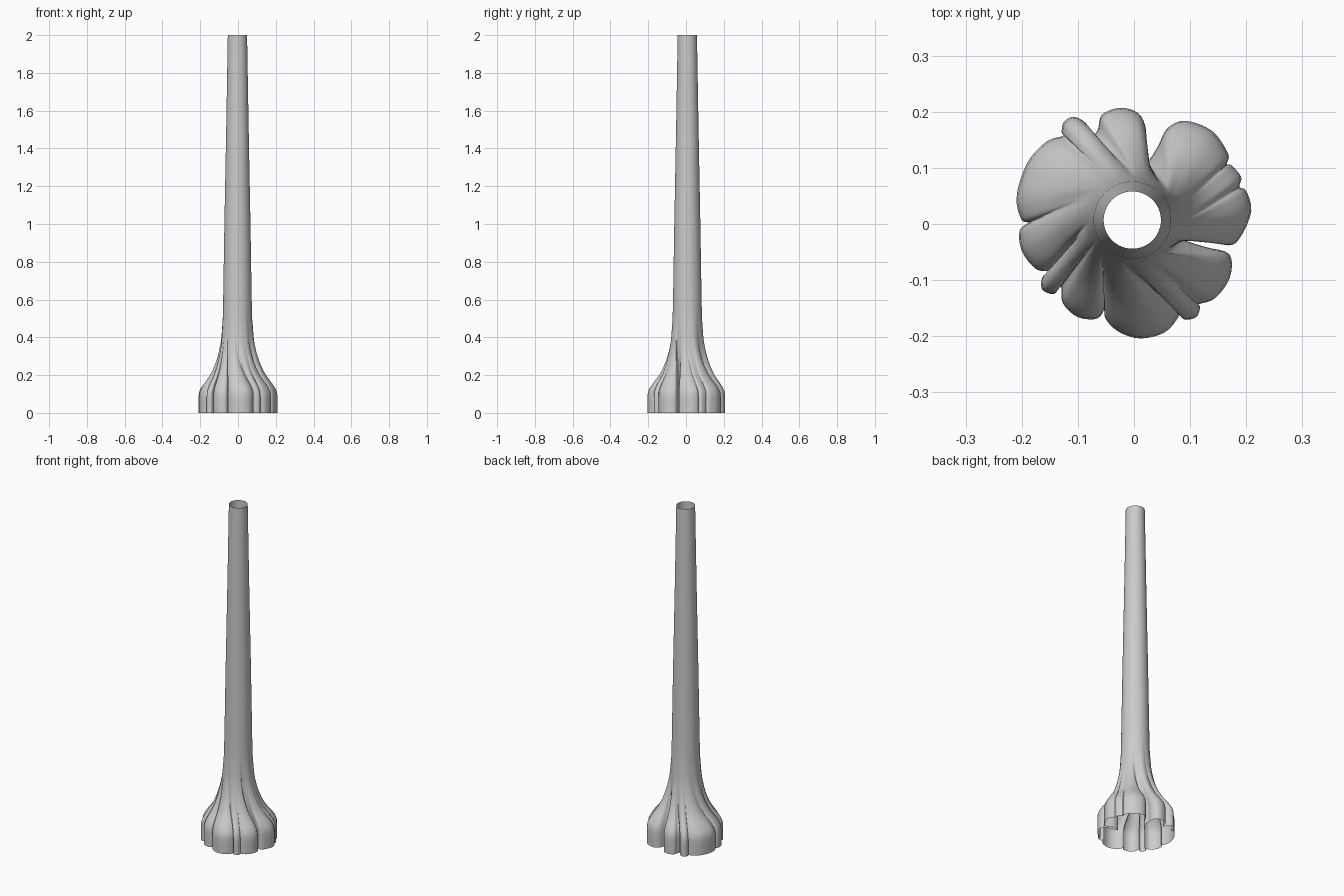
import bpy, bmesh, math
from mathutils import Vector

if "Cube" in bpy.data.objects:
    bpy.data.objects.remove(bpy.data.objects["Cube"])

# Base outline of the root flare, in thousandths, counter-clockwise
outline = [(168,-38),(190,-23),(209,23),(200,59),(188,66),(191,84),(173,105),(165,107),
           (168,125),(139,166),(91,184),(59,170),(43,139),(23,111),(16,138),(21,170),
           (7,198),(-25,207),(-57,195),(-64,170),(-73,160),(-86,180),(-107,191),(-125,182),
           (-129,164),(-127,157),(-154,148),(-186,116),(-205,71),(-209,36),(-200,7),(-189,2),
           (-204,-12),(-200,-48),(-175,-80),(-150,-84),(-143,-82),(-162,-93),(-164,-116),
           (-143,-125),(-130,-112),(-127,-141),(-100,-166),(-64,-168),(-50,-145),(-52,-166),
           (-29,-191),(11,-204),(55,-193),(79,-166),(80,-155),(89,-170),(111,-166),(118,-148),
           (116,-143),(145,-132),(171,-95),(170,-54),(127,-41),(88,-27),(123,-20)]

# Height, root influence, trunk radius
profile = [(0, 1, .082), (.06, 1, .082), (.11, .98, .082), (.15, .82, .082), (.2, .54, .082),
           (.25, .35, .081), (.3, .21, .081), (.35, .12, .08), (.4, .06, .079), (.5, .01, .077),
           (.6, 0, .0755), (1, 0, .069), (1.5, 0, .0595), (2, 0, .051)]
CENTRE = Vector((-.003, .007))
SUB = 4


def spline(a, b, c, d, t):
    return 0.5 * (2*b + (c - a)*t + (2*a - 5*b + 4*c - d)*t*t + (3*b - a - 3*c + d)*t**3)


# Smooth closed base contour
pts = [Vector(p) / 1000 for p in outline]
n = len(pts)
base = [spline(pts[i-1], pts[i], pts[(i+1) % n], pts[(i+2) % n], k / SUB)
        for i in range(n) for k in range(SUB)]

# Matching angles on the round trunk, forced to increase around it
start = math.atan2(base[0].y, base[0].x)
angles = []
for p in base:
    a = math.atan2(p.y, p.x)
    while a < start - .2:
        a += 2 * math.pi
    angles.append(a)
angles.sort()
m = len(base)
angles = [.6 * a + .4 * (angles[0] + 2 * math.pi * i / m) for i, a in enumerate(angles)]

# Smoothly sampled rings up the trunk
rows = []
prof = [Vector(p) for p in profile]
for i in range(len(prof) - 1):
    a, d = prof[max(i-1, 0)], prof[min(i+2, len(prof)-1)]
    for k in range(2):
        t = k / 2
        v = spline(a, prof[i], prof[i+1], d, t) if prof[i].x < .35 else prof[i].lerp(prof[i+1], t)
        rows.append(v)
rows.append(prof[-1])

# Open trunk shell with flared roots
bm = bmesh.new()
rings = []
for z, w, r in rows:
    ring = []
    for p, a in zip(base, angles):
        c = CENTRE + Vector((math.cos(a), math.sin(a))) * r
        q = c.lerp(p, max(0, min(1, w)))
        ring.append(bm.verts.new((q.x, q.y, max(z, 0))))
    rings.append(ring)
for lo, hi in zip(rings, rings[1:]):
    for i in range(m):
        j = (i + 1) % m
        bm.faces.new((lo[i], lo[j], hi[j], hi[i]))
mesh = bpy.data.meshes.new("tree_trunk")
bm.to_mesh(mesh)
bm.free()
trunk = bpy.data.objects.new("tree_trunk", mesh)
bpy.context.collection.objects.link(trunk)
bpy.context.view_layer.objects.active = trunk
trunk.select_set(True)
bpy.ops.object.shade_smooth_by_angle(angle=math.radians(40))
